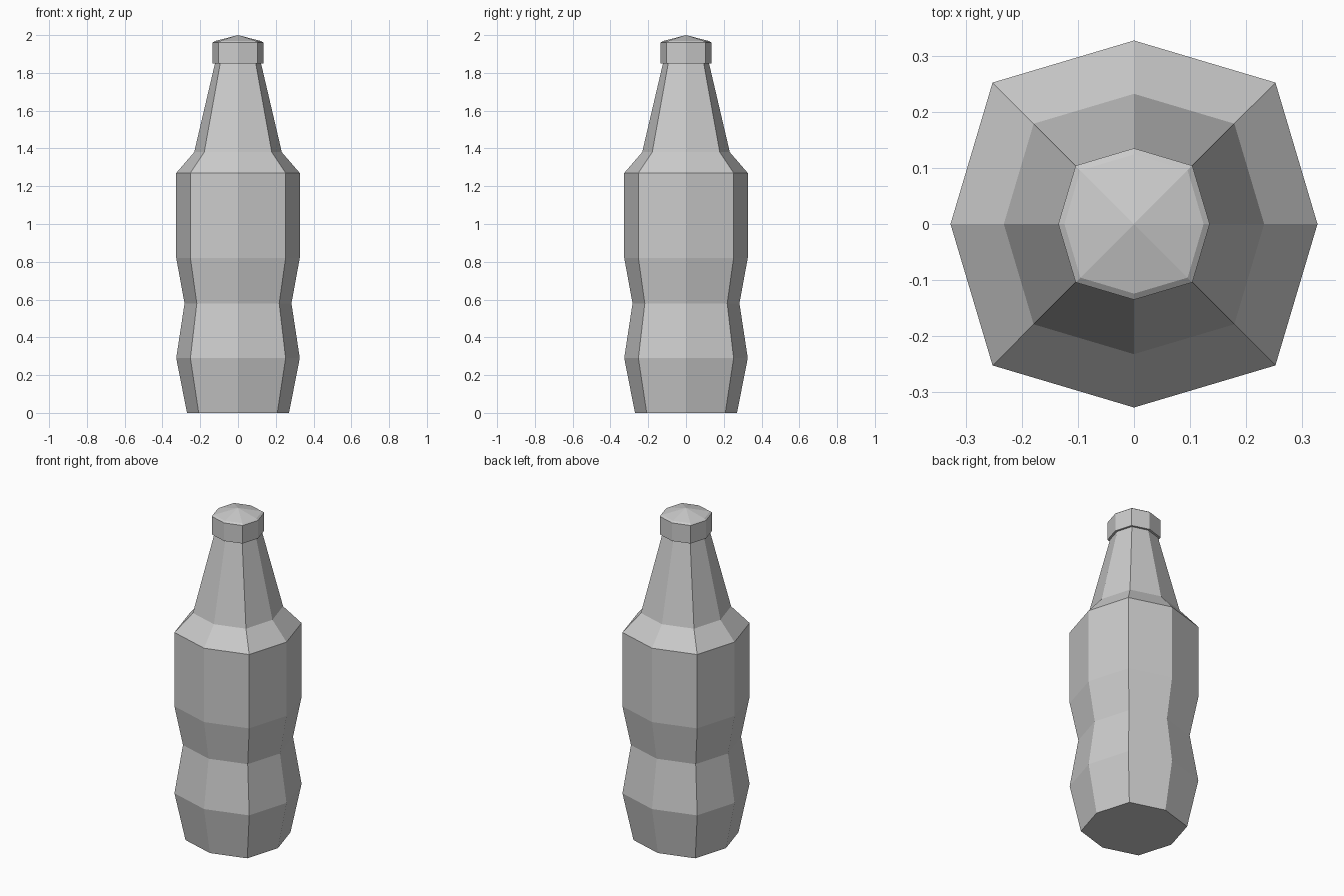
import bpy, bmesh, math

if "Cube" in bpy.data.objects:
    bpy.data.objects.remove(bpy.data.objects["Cube"])

DIAGONAL = 1.09  # corner vertices sit slightly further out than the axis vertices


def lathe(name, profile, apex=None):
    """Eight-sided stack of rings from (z, radius) pairs, with optional pointed top."""
    bm = bmesh.new()
    rings = []
    for z, r in profile:
        ring = []
        for i in range(8):
            a = i * math.pi / 4
            k = r * (DIAGONAL if i % 2 else 1.0)
            ring.append(bm.verts.new((k * math.cos(a), k * math.sin(a), z)))
        rings.append(ring)
    for low, high in zip(rings, rings[1:]):
        for i in range(8):
            j = (i + 1) % 8
            bm.faces.new((low[i], low[j], high[j], high[i]))
    bm.faces.new(rings[0][::-1])
    if apex is None:
        bm.faces.new(rings[-1])
    else:
        tip = bm.verts.new((0, 0, apex))
        for i in range(8):
            bm.faces.new((rings[-1][i], rings[-1][(i + 1) % 8], tip))
    mesh = bpy.data.meshes.new(name)
    bm.to_mesh(mesh)
    bm.free()
    obj = bpy.data.objects.new(name, mesh)
    bpy.context.collection.objects.link(obj)
    return obj


# Bottle with waisted body, shoulder and tapering neck
lathe("bottle_body", [(0, 0.27), (0.29, 0.327), (0.58, 0.283), (0.82, 0.327),
                      (1.27, 0.327), (1.38, 0.232), (1.85, 0.122)])

# Cap with a small bevel and shallow domed top
lathe("bottle_cap", [(1.85, 0.135), (1.96, 0.135), (1.968, 0.124)], apex=2.0)
